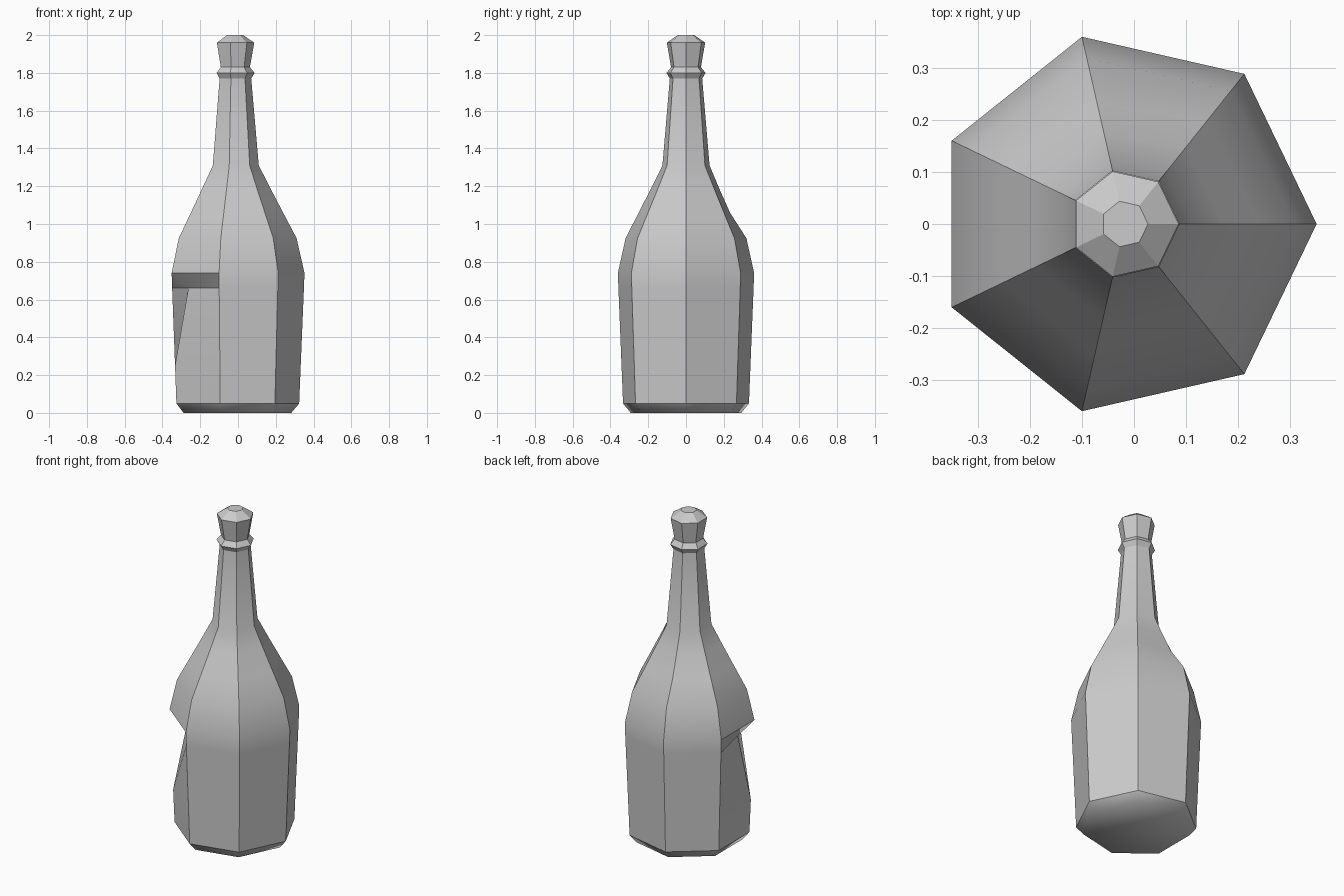
import bpy
import bmesh
import math

SIDES = 7
CENTRE_X = -0.018

default_cube = bpy.data.objects.get("Cube")
if default_cube:
    bpy.data.objects.remove(default_cube, do_unlink=True)

# Grey material
grey = bpy.data.materials.new("plain_grey")
grey.use_nodes = True
colour = (0.6, 0.6, 0.6, 1)
grey.diffuse_color = colour
grey.node_tree.nodes["Principled BSDF"].inputs["Base Color"].default_value = colour

# Bottle outline as (radius, height), from base to mouth
profile = [
    (0.300, 0.0), (0.342, 0.05), (0.350, 0.25), (0.367, 0.66), (0.370, 0.74),
    (0.328, 0.925), (0.257, 1.06), (0.189, 1.19), (0.128, 1.31),
    (0.088, 1.77), (0.106, 1.80), (0.081, 1.83), (0.104, 1.96), (0.045, 2.0),
]

bm = bmesh.new()
rings = []
for radius, z in profile:
    ring = []
    for i in range(SIDES):
        a = 2 * math.pi * i / SIDES
        ring.append(bm.verts.new((CENTRE_X + radius * math.cos(a), radius * math.sin(a), z)))
    rings.append(ring)

# Side walls, base and top
for low, high in zip(rings, rings[1:]):
    for i in range(SIDES):
        j = (i + 1) % SIDES
        bm.faces.new((low[i], low[j], high[j], high[i]))
bm.faces.new(reversed(rings[0]))
bm.faces.new(rings[-1])


def dent(ring, corner, depth):
    """Push one corner towards the bottle's axis."""
    v = rings[ring][corner]
    v.co.x += (CENTRE_X - v.co.x) * depth
    v.co.y *= 1 - depth


# Knocks in the body corner and the back of the shoulder
dent(3, 4, 0.26)
dent(6, 2, 0.07)
dent(7, 2, 0.05)

# Smooth shading with sharp corners; the underside stays soft
bm.normal_update()
for face in bm.faces:
    face.smooth = True
for edge in bm.edges:
    underside = min(v.co.z for v in edge.verts) < 0.01
    edge.smooth = underside or edge.calc_face_angle(0) < math.radians(30)

mesh = bpy.data.meshes.new("bottle")
bm.to_mesh(mesh)
bm.free()
mesh.materials.append(grey)
bottle = bpy.data.objects.new("bottle", mesh)
bpy.context.collection.objects.link(bottle)
